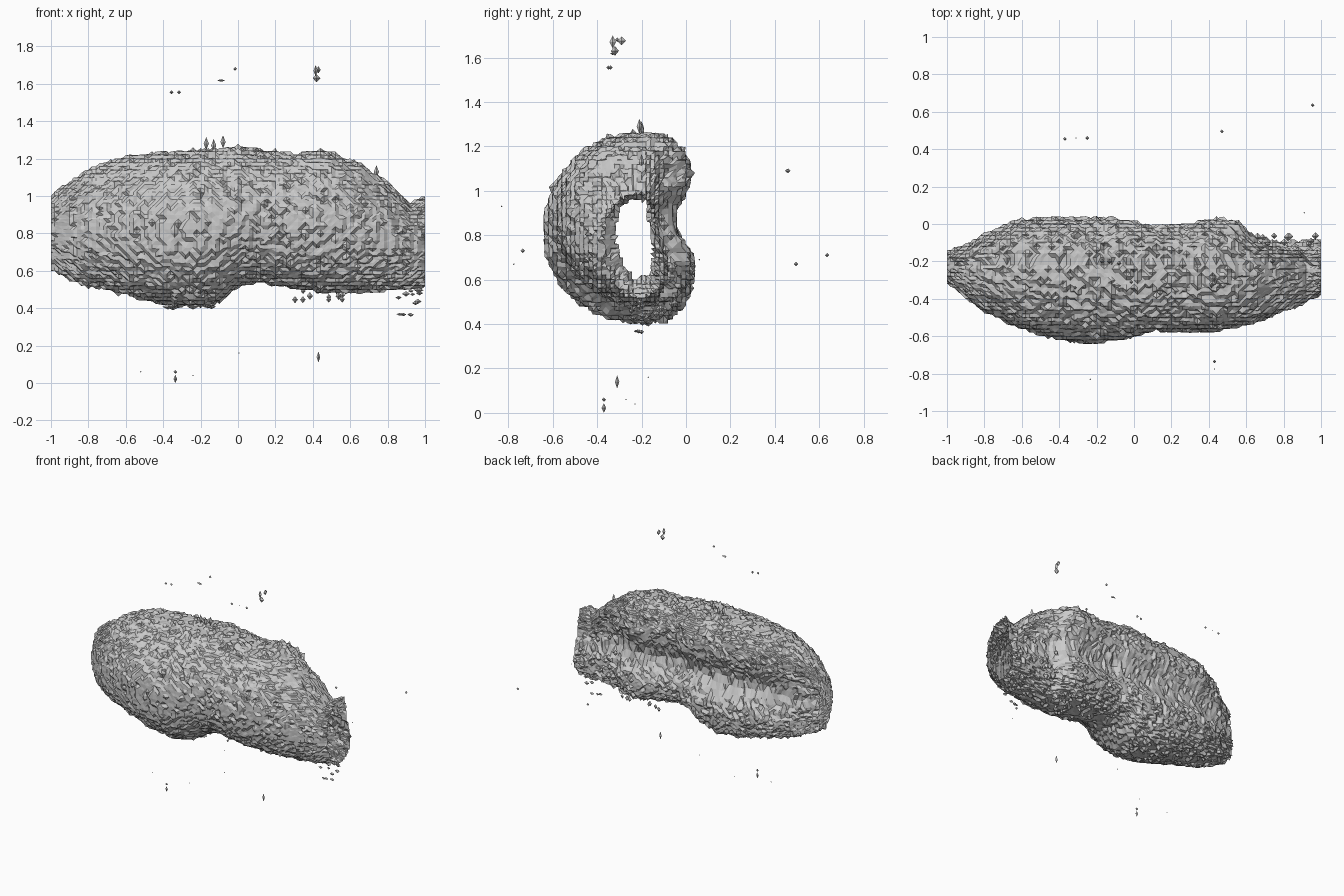
import bpy, bmesh, math, random
from mathutils import Vector, noise

if "Cube" in bpy.data.objects:
    bpy.data.objects.remove(bpy.data.objects["Cube"])

random.seed(4)
GRID = 0.02

# Stations along the body: x, z low, z high, y front, y back
STATIONS = [
    (-1.0, .61, 1.00, -.31, -.13), (-.9, .56, 1.07, -.40, -.10),
    (-.8, .52, 1.14, -.47, -.03), (-.6, .48, 1.21, -.56, .05),
    (-.4, .42, 1.23, -.62, .05), (-.2, .41, 1.24, -.64, .05),
    (-.1, .44, 1.25, -.62, .05), (0, .52, 1.26, -.60, .04),
    (.1, .54, 1.25, -.57, .01), (.3, .51, 1.22, -.58, .03),
    (.45, .49, 1.24, -.57, .06), (.55, .49, 1.21, -.55, .04),
    (.64, .49, 1.18, -.53, -.07), (.8, .50, 1.07, -.47, -.09),
    (.92, .51, .96, -.42, -.08), (1.0, .52, .99, -.37, -.08)]
Y_MID = -.22


def section(x):
    x = max(-1, min(1, x))
    for a, b in zip(STATIONS, STATIONS[1:]):
        if x <= b[0] + 1e-6:
            t = (x - a[0]) / (b[0] - a[0])
            return [p + (q - p) * t for p, q in zip(a[1:], b[1:])]


def spow(v, e):
    return math.copysign(abs(v) ** e, v)


def body_point(x, ang):
    z0, z1, y0, y1 = section(x)
    c, s = math.cos(ang), math.sin(ang)
    zc, h = (z0 + z1) / 2, (z1 - z0) / 2
    back = c > 0
    if back:                          # ragged step where the back drops away
        y1 = section(x + .07 * noise.noise(Vector((x * 5, s * 4, 2))))[3]
        y = Y_MID + spow(c, .65) * (y1 - Y_MID)
        z = zc + spow(s, .7) * h
        valley = .11 * (y1 - Y_MID) / .27
        y -= valley * math.exp(-((z - .87) / .14) ** 2) * min(1, c * 2)
    else:                             # round front
        y = Y_MID + c * (Y_MID - y0)
        z = zc + spow(s, .95) * h
    p = Vector((x, y, z))
    rough = .017 if back else .010 + .005 * abs(s)
    n = noise.noise(p * 28) + .8 * noise.noise(p * 60 + Vector((5, 3, 1)))
    p += Vector((0, c, s)) * (n * rough + random.uniform(-.4, .4) * rough)
    # Partial snapping gives the stepped, scanned-volume surface
    for i in (1, 2):
        p[i] += (round(p[i] / GRID) * GRID - p[i]) * .6
    return p


def make_object(name, bm):
    mesh = bpy.data.meshes.new(name)
    bm.to_mesh(mesh)
    bm.free()
    obj = bpy.data.objects.new(name, mesh)
    bpy.context.collection.objects.link(obj)
    return obj


# Hollow rock body, open at both ends
bm = bmesh.new()
NX, NA = 100, 116
rings = [[bm.verts.new(body_point(-1 + 2 * i / NX, 2 * math.pi * j / NA))
          for j in range(NA)] for i in range(NX + 1)]
for r, q in zip(rings, rings[1:]):
    for j in range(NA):
        k = (j + 1) % NA
        bm.faces.new((r[j], q[j], q[k], r[k]))
bmesh.ops.triangulate(bm, faces=bm.faces[:])
bmesh.ops.recalc_face_normals(bm, faces=bm.faces[:])
make_object("rock_body", bm)


# Stray octahedral specks: centre and half sizes
def speck(bm, c, r):
    v = [bm.verts.new((c[0] + sx * r[0], c[1] + sy * r[1], c[2] + sz * r[2]))
         for sx, sy, sz in ((1, 0, 0), (0, 1, 0), (-1, 0, 0), (0, -1, 0), (0, 0, 1), (0, 0, -1))]
    for i in range(4):
        j = (i + 1) % 4
        bm.faces.new((v[i], v[j], v[4]))
        bm.faces.new((v[j], v[i], v[5]))


S, TALL, WIDE, DOT = (.01, .01, .01), (.01, .01, .022), (.022, .012, .007), (.004, .004, .004)
bm = bmesh.new()
for c, r in [
        ((-.355, -.35, 1.555), S), ((-.315, -.34, 1.555), S), ((-.09, -.33, 1.618), WIDE),
        ((-.015, -.31, 1.68), S), ((.42, -.32, 1.63), (.02, .018, .022)),
        ((.415, -.33, 1.67), (.012, .015, .03)), ((.43, -.29, 1.675), (.012, .02, .02)),
        ((-.335, -.37, .022), TALL), ((.43, -.31, .14), (.01, .01, .03)),
        ((-.335, -.37, .06), S), ((-.52, -.27, .06), DOT),
        ((-.24, -.23, .04), DOT), ((.005, -.17, .16), DOT), ((-.37, .455, 1.09), S),
        ((-.25, .46, 1.09), S), ((-.31, .46, 1.09), DOT), ((.47, .495, .67), S),
        ((.955, .635, .71), S), ((.43, -.735, .73), S), ((.43, -.775, .67), DOT),
        ((-.235, -.83, .93), DOT), ((.91, .06, .69), DOT)]:
    speck(bm, c, r)


# Crumbs clinging to the body: count, size, then x, y and z ranges
def crumbs(n, r, xs, ys, zs):
    for _ in range(n):
        k = random.uniform(.6, 1.1)
        speck(bm, [random.uniform(*a) for a in (xs, ys, zs)], [k * a for a in r])


crumbs(5, (.018, .012, .01), (.82, .94), (-.23, -.2), (.365, .37))
crumbs(9, (.022, .016, .014), (.83, .97), (-.26, -.16), (.42, .5))
crumbs(12, (.016, .014, .02), (.3, .6), (-.2, -.05), (.44, .5))
crumbs(16, (.03, .02, .015), (-.38, -.12), (-.25, -.17), (.4, .43))
crumbs(14, (.024, .024, .03), (.62, .97), (-.11, -.06), (.6, .9))
for c in ((-.08, -.21, 1.29), (-.17, -.2, 1.28), (-.13, -.2, 1.27), (.74, -.2, 1.13)):
    speck(bm, c, (.014, .012, .035))
make_object("loose_specks", bm)
